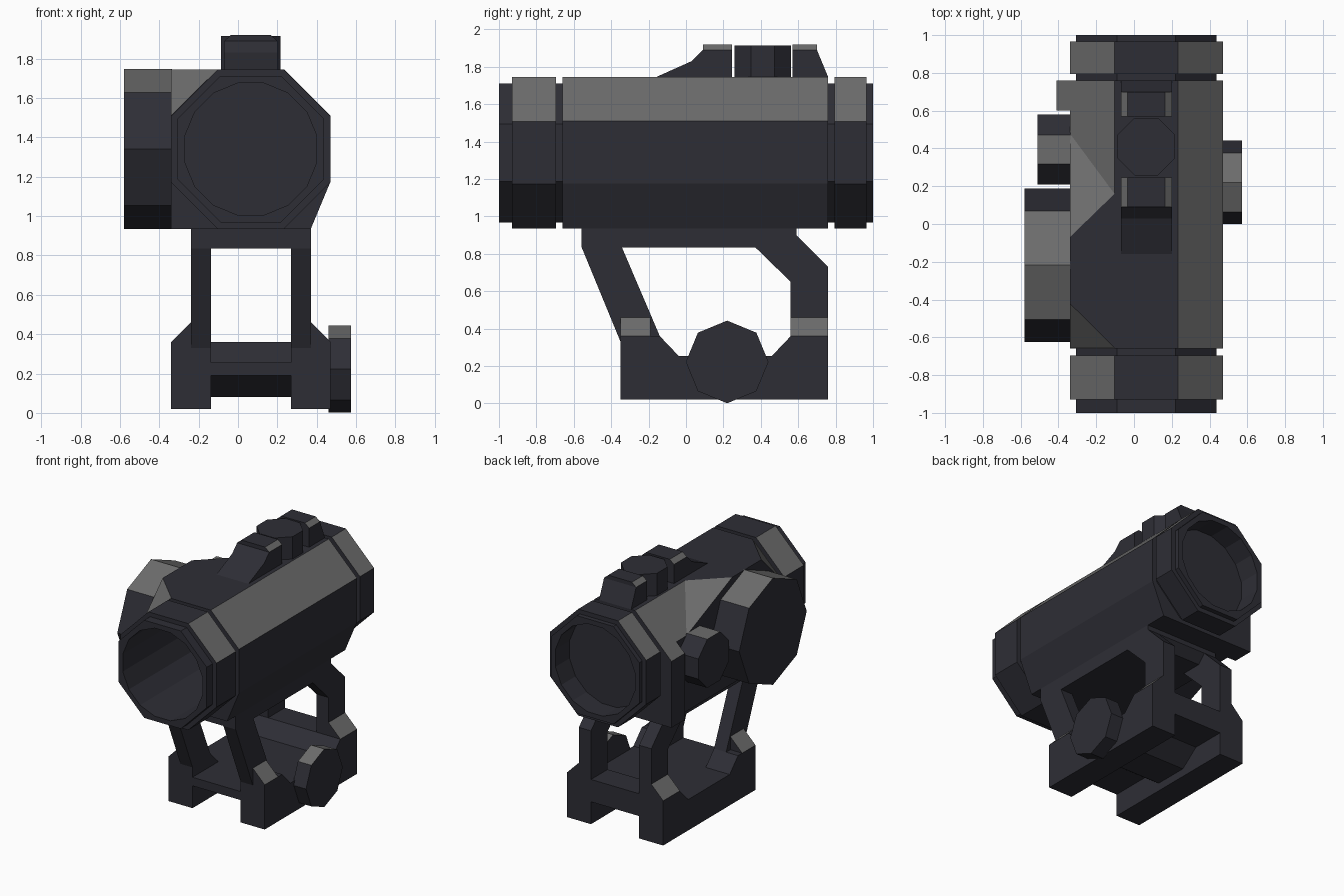
import bpy, bmesh, math
from mathutils import Vector

cube = bpy.data.objects.get("Cube")
if cube:
    bpy.data.objects.remove(cube, do_unlink=True)


def material(name, rgb):
    m = bpy.data.materials.new(name)
    m.use_nodes = True
    m.diffuse_color = (*rgb, 1)
    m.node_tree.nodes["Principled BSDF"].inputs["Base Color"].default_value = (*rgb, 1)
    return m


MATS = [material("dark gunmetal", (0.027, 0.027, 0.036)),
        material("worn grey", (0.15, 0.15, 0.15))]
NONE, SLOPE, FLAT = (2, 3), (0.5, 0.98), (0.99, 1.1)


def finish(bm, name, worn):
    """Upward faces whose normal z falls in the worn range become grey."""
    bmesh.ops.recalc_face_normals(bm, faces=bm.faces)
    bm.normal_update()
    for f in bm.faces:
        f.material_index = int(worn[0] < f.normal.z < worn[1])
    me = bpy.data.meshes.new(name)
    bm.to_mesh(me)
    bm.free()
    for m in MATS:
        me.materials.append(m)
    ob = bpy.data.objects.new(name, me)
    bpy.context.collection.objects.link(ob)
    return ob


def prism(name, pts, axis, a, b, worn=NONE):
    """Extrude a 2D outline along an axis from a to b."""
    place = {"x": lambda p, t: (t, p[0], p[1]),
             "y": lambda p, t: (p[0], t, p[1]),
             "z": lambda p, t: (p[0], p[1], t)}[axis]
    bm = bmesh.new()
    face = bm.faces.new([bm.verts.new(place(p, a)) for p in pts])
    ext = bmesh.ops.extrude_face_region(bm, geom=[face], use_keep_orig=True)
    shift = Vector(place((0, 0), b - a))
    for v in ext["geom"]:
        if isinstance(v, bmesh.types.BMVert):
            v.co += shift
    return finish(bm, name, worn)


def hull(name, pts, worn=NONE):
    bm = bmesh.new()
    for p in pts:
        bm.verts.new(p)
    bmesh.ops.convex_hull(bm, input=bm.verts)
    bmesh.ops.dissolve_limit(bm, angle_limit=0.01, verts=bm.verts, edges=bm.edges)
    return finish(bm, name, worn)


def ngon(cx, cy, r, n=8, flat=True):
    """Regular outline; r is the apothem when flat, else the corner radius."""
    off = math.pi / n if flat else 0
    rad = r / math.cos(math.pi / n) if flat else r
    return [(cx + rad * math.cos(off + i * math.tau / n),
             cy + rad * math.sin(off + i * math.tau / n)) for i in range(n)]


def box(name, x0, x1, y0, y1, z0, z1):
    return prism(name, [(x0, y0), (x1, y0), (x1, y1), (x0, y1)], "z", z0, z1)


CX, CZ = 0.065, 1.34
TOP, BOT = 1.745, 0.935

# Tube, end caps and main body
core = prism("tube_core", ngon(CX, CZ, 0.372), "y", -1, 1)
front_cap = prism("front_cap", ngon(CX, CZ, 0.405), "y", -0.93, -0.695, SLOPE)
rear_cap = prism("rear_cap", ngon(CX, CZ, 0.405), "y", 0.795, 0.965, SLOPE)
body = prism("main_body", [(-0.103, TOP), (0.233, TOP), (0.47, 1.51), (0.47, 1.175),
                           (0.37, BOT), (-0.34, BOT), (-0.34, 1.51)],
             "y", -0.66, 0.76, SLOPE)

# Hollow both ends, leaving a lens wall near the rear
bores = [prism("front_bore", ngon(CX, CZ, 0.335, 16), "y", -1.2, 0.8),
         prism("rear_bore", ngon(CX, CZ, 0.335, 16), "y", 0.83, 1.2)]
parts = [core, front_cap, rear_cap, body]
for ob in parts:
    for c in bores:
        mod = ob.modifiers.new("bore", "BOOLEAN")
        mod.object = c
        mod.operation = "DIFFERENCE"
        mod.solver = "EXACT"
dg = bpy.context.evaluated_depsgraph_get()
for ob in parts:
    me = bpy.data.meshes.new_from_object(ob.evaluated_get(dg))
    ob.modifiers.clear()
    ob.data = me
for c in bores:
    bpy.data.objects.remove(c, do_unlink=True)

# Side housing and rear shoulder
hull("side_housing", [(-0.34, -0.42, TOP), (-0.103, -0.655, TOP), (-0.103, 0.16, TOP),
                      (-0.34, -0.07, TOP), (-0.34, -0.655, 1.51), (-0.34, 0.48, 1.51)],
     SLOPE)
prism("rear_shoulder", [(-0.34, 1.51), (-0.41, 1.44), (-0.41, BOT), (-0.34, BOT)],
      "y", 0.6, 0.76, SLOPE)

# Side knobs
prism("large_knob", ngon(-0.2175, CZ, 0.406, flat=False), "x", -0.58, -0.335, SLOPE)
prism("small_knob", ngon(0.395, CZ, 0.185), "x", -0.51, -0.335, FLAT)
prism("clamp_knob", ngon(0.22, 0.222, 0.221, flat=False), "x", 0.46, 0.573, SLOPE)

# Top turret and its guards
prism("top_turret", ngon(CX, 0.41, 0.152), "z", 1.74, 1.915)
prism("front_guard", [(-0.16, TOP), (0.03, 1.83), (0.09, 1.89), (0.245, 1.89),
                      (0.245, TOP)], "x", -0.07, 0.2)
prism("rear_guard", [(0.57, TOP), (0.57, 1.89), (0.7, 1.89), (0.76, TOP)],
      "x", -0.07, 0.2)
for name, y0, y1 in (("front_guard_cap", 0.09, 0.245), ("rear_guard_cap", 0.57, 0.7)):
    prism(name, [(-0.07, 1.89), (0.2, 1.89), (0.165, 1.92), (-0.035, 1.92)],
          "y", y0, y1, SLOPE)

# Mount: top plate, then mirrored legs and rails
prism("mount_plate", [(-0.56, BOT), (-0.56, 0.835), (0.53, 0.835), (0.59, 0.9),
                      (0.59, BOT)], "x", -0.24, 0.37)
dip = [(-0.14, 0.36), (-0.04, 0.255), (0.46, 0.255), (0.56, 0.36)]
for side, s in (("left", 1), ("right", -1)):
    def X(d):
        return CX + s * d
    prism(side + "_front_leg", [(-0.56, 0.84), (-0.345, 0.84), (-0.14, 0.36),
                                (-0.35, 0.33)], "x", X(0.203), X(0.305))
    prism(side + "_rear_leg", [(0.365, 0.84), (0.56, 0.65), (0.56, 0.36), (0.76, 0.36),
                               (0.76, 0.73), (0.59, 0.9), (0.53, 0.9)],
          "x", X(0.203), X(0.305))
    prism(side + "_rail", [(-0.35, 0.02), (-0.35, 0.36)] + dip
          + [(0.76, 0.36), (0.76, 0.02)], "x", X(0.203), X(0.405))
    for end, y0, y1 in (("front", -0.35, -0.19), ("rear", 0.56, 0.76)):
        prism(side + "_" + end + "_gusset",
              [(X(0.25), 0.36), (X(0.405), 0.36), (X(0.305), 0.46), (X(0.25), 0.46)],
              "y", y0, y1, SLOPE)

# Deck between the rails with a lug beneath
prism("mount_deck", [(-0.35, 0.19), (-0.35, 0.255), (0.46, 0.255), (0.56, 0.36),
                     (0.76, 0.36), (0.76, 0.19)], "x", -0.14, 0.27)
prism("deck_lug", [(-0.05, 0.19), (0.1, 0.08), (0.36, 0.08), (0.5, 0.19)],
      "x", -0.14, 0.27)
